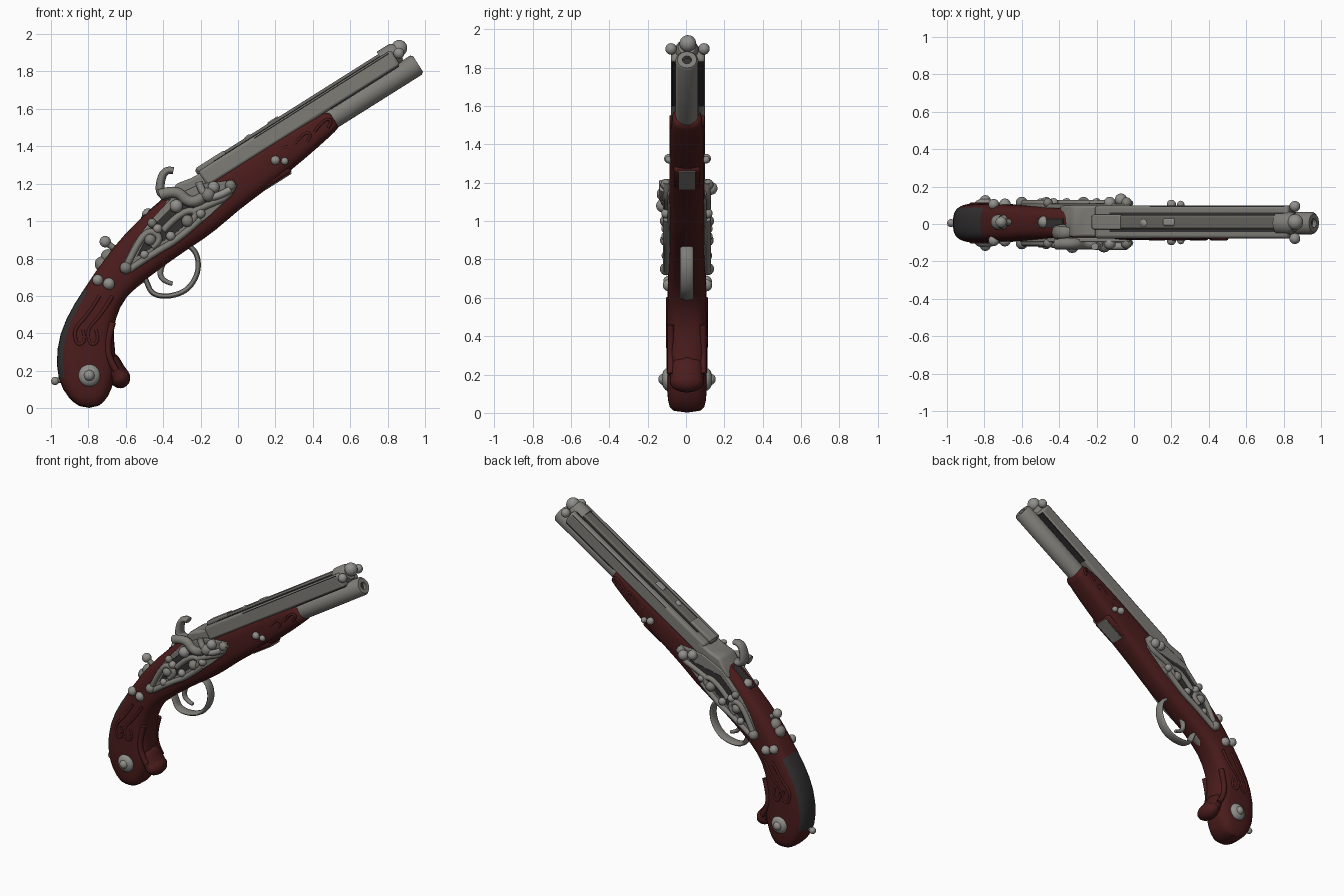
import bpy, bmesh, math
from mathutils import Vector, Matrix

if "Cube" in bpy.data.objects:
    bpy.data.objects.remove(bpy.data.objects["Cube"])


def material(name, rgb):
    m = bpy.data.materials.new(name)
    m.use_nodes = True
    m.diffuse_color = (*rgb, 1)
    bsdf = m.node_tree.nodes["Principled BSDF"]
    bsdf.inputs["Base Color"].default_value = (*rgb, 1)
    bsdf.inputs["Roughness"].default_value = 0.7
    return m


WOOD = material("dark red wood", (0.07, 0.0115, 0.0115))
STEEL = material("worn steel", (0.21, 0.203, 0.183))
DARK = material("blackened steel", (0.033, 0.03, 0.03))
RIB = material("dull steel", (0.13, 0.125, 0.11))
SILVER = material("pale silver", (0.28, 0.275, 0.26))

ANGLE = math.radians(32.2)
ALONG = Vector((math.cos(ANGLE), 0, math.sin(ANGLE)))
UP = Vector((-math.sin(ANGLE), 0, math.cos(ANGLE)))
TURN = Matrix.Rotation(-ANGLE, 4, 'Y')
MUZZLE = Vector((0.963, 0.005, 1.834))


def at(s, n, y=0):
    """Point s along the barrel from the muzzle, n above its axis."""
    return MUZZLE + ALONG * s + UP * n + Vector((0, y, 0))


def finish(name, bm, mat, bevel=0, angle=40):
    bmesh.ops.recalc_face_normals(bm, faces=bm.faces[:])
    me = bpy.data.meshes.new(name)
    bm.to_mesh(me)
    bm.free()
    ob = bpy.data.objects.new(name, me)
    bpy.context.collection.objects.link(ob)
    me.materials.append(mat)
    if bevel:
        b = ob.modifiers.new("bevel", 'BEVEL')
        b.width, b.segments = bevel, 2
    smooth(ob, angle)
    return ob


def smooth(ob, angle=40):
    bpy.ops.object.select_all(action='DESELECT')
    ob.select_set(True)
    bpy.context.view_layer.objects.active = ob
    bpy.ops.object.shade_smooth_by_angle(angle=math.radians(angle))


def ball(name, x, y, z, r, mat=SILVER, scale=(1, 1, 1)):
    bm = bmesh.new()
    bmesh.ops.create_uvsphere(bm, u_segments=14, v_segments=9, radius=r)
    bmesh.ops.transform(bm, matrix=Matrix.Translation((x, y, z)) @ Matrix.Diagonal((*scale, 1)), verts=bm.verts)
    return finish(name, bm, mat, angle=60)


def barrel_box(name, s0, s1, n0, n1, half, mat, bevel=0.0, y=0.005):
    bm = bmesh.new()
    bmesh.ops.create_cube(bm, size=1)
    size = Matrix.Diagonal((s1 - s0, half * 2, n1 - n0, 1))
    place = Matrix.Translation(at((s0 + s1) / 2, (n0 + n1) / 2, y))
    bmesh.ops.transform(bm, matrix=place @ TURN @ size, verts=bm.verts)
    return finish(name, bm, mat, bevel)


def barrel_lathe(name, profile, n, mat, y=0, sides=24):
    """Spin (distance, radius) pairs about a line parallel to the barrel."""
    bm = bmesh.new()
    rings = []
    for s, r in profile:
        ring = []
        for i in range(sides):
            a = math.tau * i / sides
            ring.append(bm.verts.new(at(s, n + r * math.sin(a), y + r * math.cos(a))))
        rings.append(ring)
    skin(bm, rings)
    return finish(name, bm, mat)


def skin(bm, rings):
    for a, b in zip(rings, rings[1:]):
        for i in range(len(a)):
            j = (i + 1) % len(a)
            bm.faces.new((a[i], a[j], b[j], b[i]))
    bm.faces.new(rings[0])
    bm.faces.new(rings[-1][::-1])


def plate(name, outline, y0, y1, mat, bevel=0.008):
    """Extrude an x-z outline across y."""
    bm = bmesh.new()
    skin(bm, [[bm.verts.new((x, y, z)) for x, z in outline] for y in (y0, y1)])
    return finish(name, bm, mat, bevel)


def tube(name, points, radius, mat, y=0.0, wide=1, taper=1):
    """Round bar through x-z points, optionally widened across y."""
    cu = bpy.data.curves.new(name, 'CURVE')
    cu.dimensions, cu.bevel_depth, cu.bevel_resolution = '3D', radius, 2
    cu.resolution_u, cu.use_fill_caps = 5, True
    sp = cu.splines.new('NURBS')
    sp.points.add(len(points) - 1)
    sp.use_endpoint_u, sp.order_u = True, 3
    for i, (p, (x, z)) in enumerate(zip(sp.points, points)):
        p.co = (x, 0, z, 1)
        p.radius = 1 + (taper - 1) * i / (len(points) - 1)
    ob = bpy.data.objects.new(name, cu)
    bpy.context.collection.objects.link(ob)
    ob.location.y, ob.scale.y = y, wide
    cu.materials.append(mat)
    bpy.ops.object.select_all(action='DESELECT')
    ob.select_set(True)
    bpy.context.view_layer.objects.active = ob
    bpy.ops.object.convert(target='MESH')
    smooth(bpy.context.object, 50)


# Stock: top/back point, bottom/front point, half width
stations = [
    (0.50, 1.575, 0.54, 1.50, 0.068), (0.48, 1.595, 0.53, 1.49, 0.078), (0.335, 1.53, 0.425, 1.393, 0.09),
    (0.18, 1.44, 0.286, 1.275, 0.092), (0.01, 1.33, 0.126, 1.152, 0.092), (-0.135, 1.235, 0.0, 1.06, 0.092),
    (-0.25, 1.20, -0.126, 0.946, 0.092), (-0.34, 1.165, -0.23, 0.877, 0.092), (-0.46, 1.07, -0.36, 0.79, 0.092),
    (-0.607, 0.93, -0.48, 0.70, 0.095), (-0.714, 0.797, -0.607, 0.60, 0.10), (-0.82, 0.64, -0.66, 0.476, 0.104),
    (-0.925, 0.476, -0.67, 0.38, 0.106), (-0.972, 0.315, -0.65, 0.25, 0.107), (-0.965, 0.15, -0.66, 0.16, 0.107),
    (-0.905, 0.05, -0.69, 0.06, 0.10), (-0.84, 0.0, -0.75, 0.0, 0.085)]
bm = bmesh.new()
rings = []
for bx, bz, fx, fz, w in stations:
    mid, arm = Vector((bx + fx, 0, bz + fz)) / 2, Vector((bx - fx, 0, bz - fz)) / 2
    ring = []
    for i in range(24):
        c, s = math.cos(math.tau * i / 24), math.sin(math.tau * i / 24)
        c, s = (math.copysign(abs(v) ** 0.65, v) for v in (c, s))
        ring.append(bm.verts.new(mid + arm * c * 1.02 + Vector((0, 0.005 + w * s, 0))))
    rings.append(ring)
skin(bm, rings)
back_verts = {v for r in rings[11:15] for v in r[:4] + r[-3:]} | {rings[10][0]}
for f in bm.faces:
    f.material_index = int(all(v in back_verts for v in f.verts))
stock = finish("stock", bm, WOOD, angle=60)
stock.data.materials.append(DARK)
stock.modifiers.new("subdivision", 'SUBSURF').levels = 1

# Rounded curl at the heel of the grip
tube("grip_curl", [(-0.74, 0.25), (-0.69, 0.26), (-0.66, 0.2), (-0.63, 0.162)], 0.055, WOOD, 0.005, 1.6)
ball("grip_curl_end", -0.63, 0.005, 0.162, 0.056, WOOD, (1, 1.6, 1))

# Raised carving on both sides of the grip and fore-end
for side, out in (("right", -1), ("left", 1)):
    for k, dx in enumerate((0, 0.07)):
        tube(f"grip_carving_{side}_{k}", [(-0.74 + dx, 0.6), (-0.80 + dx, 0.5), (-0.88 + dx, 0.42),
             (-0.86 + dx, 0.33), (-0.81 + dx, 0.36), (-0.83 + dx, 0.42)], 0.01, WOOD, 0.005 + out * 0.099)
    tube(f"heel_carving_{side}", [(-0.67, 0.46), (-0.7, 0.36), (-0.69, 0.26), (-0.65, 0.2)], 0.018, WOOD, 0.005 + out * 0.084)
    for k in range(4):
        x, z = 0.08 + 0.11 * k, 1.26 + 0.073 * k
        tube(f"fore_carving_{side}_{k}", [(x, z), (x + 0.05, z + 0.07), (x + 0.1, z + 0.06), (x + 0.07, z + 0.02)],
             0.008, WOOD, 0.005 + out * 0.084)

# Lower barrel with a hollow muzzle
barrel_lathe("lower_barrel", [(-0.7, 0.06), (-0.01, 0.06), (0.003, 0.05), (0.003, 0.024), (-0.05, 0.024)], 0.006, STEEL)
barrel_lathe("lower_bore", [(-0.03, 0.0235), (-0.02, 0.0235)], 0.006, DARK)

# Wide upper barrel, seams, top rib and sights
barrel_box("upper_barrel", -1.3, -0.08, 0.05, 0.146, 0.088, STEEL, 0.016)
barrel_box("barrel_seam", -0.52, -0.09, 0.047, 0.064, 0.082, DARK)
for side in (-1, 1):
    barrel_box(f"top_seam_{side}", -1.2, -0.1, 0.142, 0.149, 0.007, DARK, y=0.005 + side * 0.045)
    barrel_box(f"edge_seam_{side}", -0.95, -0.1, 0.125, 0.138, 0.006, DARK, y=0.005 + side * 0.081)
barrel_box("top_rib", -1.31, -0.08, 0.13, 0.163, 0.036, RIB, 0.01)
barrel_lathe("upper_muzzle", [(-0.15, 0.06), (-0.07, 0.06), (-0.05, 0.046), (-0.05, 0.022), (-0.08, 0.022)], 0.118, STEEL)
barrel_lathe("upper_bore", [(-0.07, 0.0215), (-0.06, 0.0215)], 0.118, DARK)
barrel_box("rear_sight", -1.3, -1.12, 0.14, 0.168, 0.04, STEEL, 0.008)
barrel_box("mid_sight", -0.85, -0.78, 0.15, 0.17, 0.02, SILVER, 0.008)
ball("sight_bead", 0.065, 0.005, 1.43, 0.034)
ball("front_bead", 0.862, 0.01, 1.925, 0.044)
for side, out in (("right", -1), ("left", 1)):
    ball(f"muzzle_stud_{side}", 0.86, 0.008 + out * 0.086, 1.897, 0.03)

# Fore-end pad with its under plate
barrel_box("under_pad", -1.06, -0.87, -0.125, -0.05, 0.07, WOOD, 0.02, 0)
barrel_box("under_plate", -1.05, -0.88, -0.131, -0.122, 0.045, STEEL, 0.003, 0)

# Breech and tang
plate("breech", [(-0.16, 1.28), (-0.14, 1.17), (-0.3, 1.08), (-0.4, 1.08), (-0.33, 1.2), (-0.25, 1.23)],
      -0.07, 0.1, STEEL, 0.015)
ball("tang_screw", -0.48, 0.01, 1.035, 0.034)
plate("tang_strap", [(-0.52, 1.02), (-0.38, 1.14), (-0.36, 1.11), (-0.5, 0.99)], -0.02, 0.03, DARK, 0.004)

# Lock plates with layered scrollwork on each side
lock = [(-0.62, 0.76), (-0.56, 0.88), (-0.47, 1.0), (-0.35, 1.13), (-0.2, 1.2), (-0.02, 1.22), (-0.03, 1.14),
        (-0.16, 1.02), (-0.33, 0.89), (-0.46, 0.82), (-0.57, 0.73)]
bumps = [(-0.6, 0.75, 0.033), (-0.5, 0.82, 0.024), (-0.47, 0.9, 0.032), (-0.43, 0.96, 0.026), (-0.46, 0.99, 0.025),
         (-0.36, 0.92, 0.026), (-0.27, 1.0, 0.033), (-0.2, 1.04, 0.026), (-0.04, 1.19, 0.03), (-0.13, 1.18, 0.033)]
scrolls = [[(-0.6, 0.75), (-0.54, 0.88), (-0.47, 0.96), (-0.4, 0.9), (-0.46, 0.86)],
           [(-0.58, 0.74), (-0.45, 0.83), (-0.32, 0.9), (-0.2, 1.01)],
           [(-0.4, 0.95), (-0.3, 1.06), (-0.2, 1.05), (-0.26, 0.98)],
           [(-0.24, 1.05), (-0.13, 1.1), (-0.05, 1.13), (-0.02, 1.2)]]
for side, y, out in (("right", -0.085, -1), ("left", 0.095, 1)):
    plate(f"lock_plate_{side}", lock, y - 0.012, y + 0.012, STEEL, 0.006)
    plate(f"lock_recess_{side}", [(-0.54, 0.81), (-0.46, 0.97), (-0.34, 1.09), (-0.1, 1.14), (-0.34, 0.93)],
          y + out * 0.008, y + out * 0.0135, DARK, 0.001)
    for k, (x, z, r) in enumerate(bumps):
        ball(f"lock_stud_{side}_{k}", x, y + out * 0.018, z, r, SILVER if k % 2 else STEEL)
    for k, path in enumerate(scrolls):
        tube(f"lock_scroll_{side}_{k}", path, 0.018, STEEL, y + out * 0.016)

# Cock, jaw and pan on the right side
tube("cock_horn", [(-0.345, 1.27), (-0.39, 1.28), (-0.42, 1.2), (-0.41, 1.13), (-0.33, 1.13)], 0.018, STEEL, -0.045, 1.6, 1.6)
tube("cock_arm", [(-0.42, 1.14), (-0.33, 1.17), (-0.27, 1.1), (-0.2, 1.11), (-0.15, 1.16)], 0.03, STEEL, -0.105)
tube("frizzen_spring", [(-0.21, 1.21), (-0.19, 1.14), (-0.12, 1.12), (-0.04, 1.17)], 0.02, SILVER, -0.12)
ball("cock_screw", -0.33, -0.12, 1.08, 0.036)
ball("pan", -0.16, -0.115, 1.14, 0.038, STEEL)
ball("left_bolt", -0.07, 0.13, 1.17, 0.034)

# Trigger guard and trigger
tube("trigger_guard", [(-0.27, 0.87), (-0.225, 0.85), (-0.205, 0.74), (-0.26, 0.635), (-0.36, 0.595), (-0.46, 0.605),
                       (-0.49, 0.68), (-0.5, 0.7), (-0.61, 0.605)], 0.014, STEEL, 0.005, 2.5)
tube("trigger", [(-0.38, 0.82), (-0.42, 0.75), (-0.41, 0.68), (-0.35, 0.665)], 0.019, STEEL, 0.005, 1.2, 0.6)

# Studs and medallions in mirrored pairs
for side, out in (("right", -1), ("left", 1)):
    for k, (x, z, r) in enumerate([(0.2, 1.325, 0.025), (0.25, 1.32, 0.02), (-0.75, 0.685, 0.03), (-0.69, 0.665, 0.032)]):
        ball(f"side_stud_{side}_{k}", x, 0.008 + out * 0.097, z, r)
    ball(f"medallion_{side}", -0.795, 0.005 + out * 0.1, 0.175, 0.06, SILVER, (1, 0.55, 1))
    ball(f"medallion_boss_{side}", -0.795, 0.005 + out * 0.12, 0.175, 0.03)

# Rear knobs on the spine and the heel stud
tube("spine_knob_neck", [(-0.62, 0.83), (-0.66, 0.85), (-0.71, 0.89)], 0.017, STEEL, 0.01)
ball("spine_knob", -0.71, 0.01, 0.89, 0.031)
ball("spine_base", -0.725, 0.01, 0.77, 0.042, STEEL)
ball("spine_collar", -0.695, 0.01, 0.81, 0.04, STEEL)
tube("heel_stud_neck", [(-0.92, 0.155), (-0.95, 0.15), (-0.98, 0.145)], 0.015, STEEL, 0.005)
ball("heel_stud", -0.978, 0.005, 0.145, 0.022)
